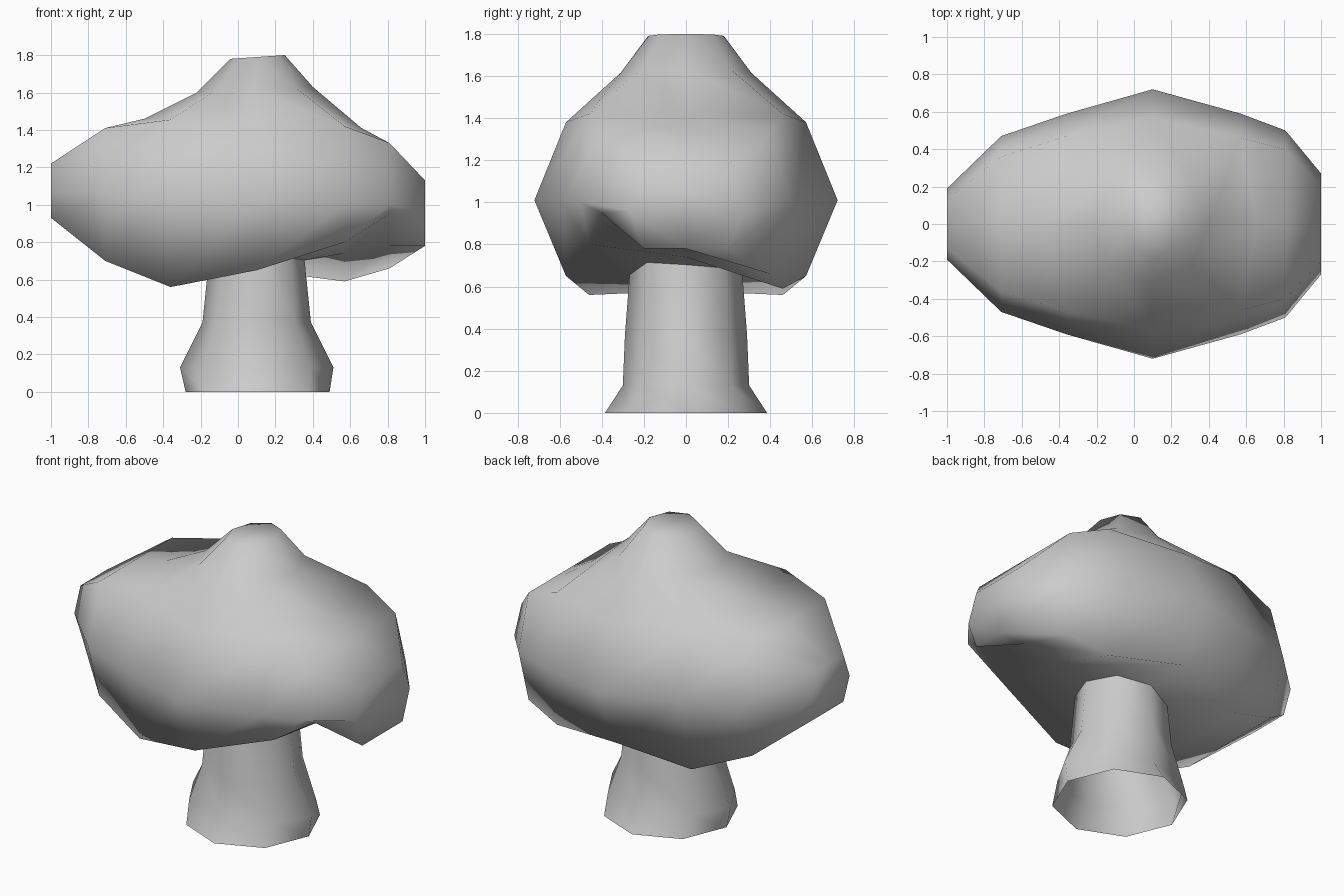
import bpy, bmesh
from math import cos, sin, pi

if "Cube" in bpy.data.objects:
    bpy.data.objects.remove(bpy.data.objects["Cube"])

def finish(bm, name):
    bmesh.ops.recalc_face_normals(bm, faces=bm.faces[:])
    me = bpy.data.meshes.new(name)
    bm.to_mesh(me)
    bm.free()
    ob = bpy.data.objects.new(name, me)
    bpy.context.collection.objects.link(ob)
    for p in me.polygons:
        p.use_smooth = True
    return ob

def bridge(bm, a, b, skip=()):
    n = len(a)
    for i in range(n):
        if i not in skip:
            j = (i + 1) % n
            bm.faces.new((a[i], a[j], b[j], b[i]))

def octagon(bm, cx, rx, ry, z, tilt=0):
    ring = []
    for i in range(8):
        c, s = cos(i * pi / 4), sin(i * pi / 4)
        ring.append(bm.verts.new((cx - rx * c, ry * s, z - tilt * -c)))
    return ring

# Trunk: open eight-sided tube with a flared foot
bm = bmesh.new()
rows = [(0.105, 0.385, 0.385, 0), (0.10, 0.41, 0.30, 0.13),
        (0.10, 0.29, 0.29, 0.37), (0.10, 0.25, 0.26, 0.76)]
rings = [octagon(bm, *r) for r in rows]
for a, b in zip(rings, rings[1:]):
    bridge(bm, a, b)
finish(bm, "trunk")

# Canopy: eight-sided sections along x
# x, top z, upper y/z, middle y/z, lower y, lower z back/mid/front
sections = [
    (-1.00, 1.22, 0.13, 1.22, 0.19, 1.07, 0.13, 0.93, 0.93, 0.93),
    (-0.71, 1.41, 0.36, 1.41, 0.47, 1.05, 0.36, 0.70, 0.70, 0.70),
    (-0.36, 1.46, 0.47, 1.455, 0.59, 1.03, 0.46, 0.56, 0.58, 0.56),
    (0.10, 1.46, 0.57, 1.38, 0.72, 1.01, 0.57, 0.65, 0.66, 0.65),
    (0.57, 1.41, 0.46, 1.42, 0.59, 1.00, 0.46, 0.59, 0.74, 0.80),
    (0.81, 1.33, 0.40, 1.33, 0.50, 1.00, 0.40, 0.66, 0.78, 0.95),
    (1.00, 1.13, 0.20, 1.13, 0.27, 0.96, 0.20, 0.78, 0.78, 0.78),
]
bm = bmesh.new()
rings = []
for x, zt, uy, uz, my, mz, ly, zb, zm, zf in sections:
    pts = [(0, zt), (uy, uz), (my, mz), (ly, zb), (0, zm), (-ly, zf), (-my, mz), (-uy, uz)]
    rings.append([bm.verts.new((x, y, z)) for y, z in pts])
rings[2][0].co.x = -0.50
rings[4][0].co.x = 0.66
for k in range(6):
    bridge(bm, rings[k], rings[k + 1], skip=(0, 7) if k in (2, 3) else ())
bm.faces.new(rings[0])
bm.faces.new(rings[-1])

# Raised crown grown from the opening in the canopy top
L, M, R = rings[2], rings[3], rings[4]
base = [L[0], L[1], M[1], R[1], R[0], R[7], M[7], L[7]]
mid = octagon(bm, 0.09, 0.31, 0.31, 1.615, -0.015)
top = octagon(bm, 0.105, 0.145, 0.18, 1.79, -0.01)
bridge(bm, base, mid)
bridge(bm, mid, top)
bm.faces.new(top)
bm.verts.remove(M[0])
finish(bm, "canopy")
